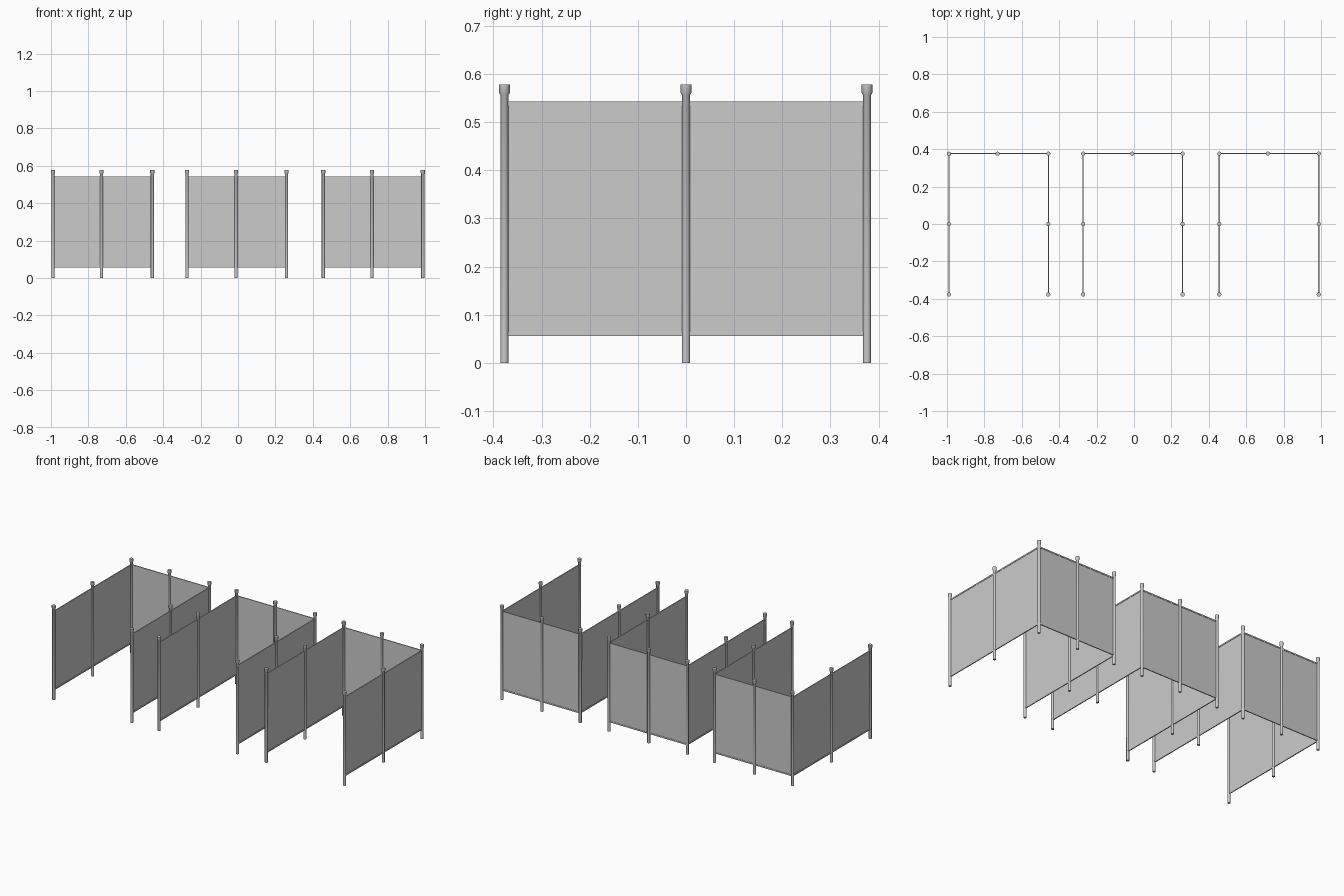
import bpy
import bmesh
from math import pi, cos, sin

cube = bpy.data.objects.get("Cube")
if cube:
    bpy.data.objects.remove(cube)

grey = bpy.data.materials.new("neutral_grey")
grey.use_nodes = True
COLOUR = (0.6, 0.6, 0.6, 1)
grey.diffuse_color = COLOUR
grey.node_tree.nodes["Principled BSDF"].inputs["Base Color"].default_value = COLOUR

FRONT, BACK = -0.377, 0.376
LOW, HIGH = 0.06, 0.539
SIDES = 12
# radius and height along the post, ending in a wider cap
POST_PROFILE = [(0.0085, 0), (0.0085, 0.557), (0.0113, 0.561), (0.0113, 0.578)]


def finish(name, bm):
    bmesh.ops.recalc_face_normals(bm, faces=bm.faces)
    mesh = bpy.data.meshes.new(name)
    bm.to_mesh(mesh)
    bm.free()
    mesh.materials.append(grey)
    obj = bpy.data.objects.new(name, mesh)
    bpy.context.collection.objects.link(obj)
    return obj


def post(name, x, y):
    bm = bmesh.new()
    rings = [[bm.verts.new((x + r * cos(2 * pi * i / SIDES), y + r * sin(2 * pi * i / SIDES), z))
              for i in range(SIDES)] for r, z in POST_PROFILE]
    for a, b in zip(rings, rings[1:]):
        for i in range(SIDES):
            j = (i + 1) % SIDES
            bm.faces.new((a[i], a[j], b[j], b[i]))
    bm.faces.new(rings[0])
    bm.faces.new(rings[-1])
    obj = finish(name, bm)
    bpy.ops.object.select_all(action='DESELECT')
    obj.select_set(True)
    bpy.context.view_layer.objects.active = obj
    bpy.ops.object.shade_smooth_by_angle(angle=0.7)


def box(name, start, end, low, high, thick):
    # upright slab following a straight line on the ground
    bm = bmesh.new()
    bmesh.ops.create_cube(bm, size=1)
    for v in bm.verts:
        v.co.x = (start[0] + end[0]) / 2 + v.co.x * (abs(end[0] - start[0]) or thick)
        v.co.y = (start[1] + end[1]) / 2 + v.co.y * (abs(end[1] - start[1]) or thick)
        v.co.z = (low + high) / 2 + v.co.z * (high - low)
    finish(name, bm)


def wall(name, start, end):
    box(name + "_panel", start, end, LOW, HIGH, 0.002)
    for part, z in (("bottom_rail", LOW), ("top_rail", HIGH)):
        box(f"{name}_{part}", start, end, z - 0.004, z + 0.004, 0.006)


# three bays, each open at the front
for bay, (right, middle, left) in {"right_bay": (-0.989, -0.73, -0.458),
                                   "middle_bay": (-0.272, -0.01, 0.26),
                                   "left_bay": (0.456, 0.716, 0.988)}.items():
    path = [(right, FRONT), (right, 0), (right, BACK), (middle, BACK),
            (left, BACK), (left, 0), (left, FRONT)]
    for n, (x, y) in enumerate(path, 1):
        post(f"{bay}_post_{n}", x, y)
    for n, (start, end) in enumerate(zip(path, path[1:]), 1):
        wall(f"{bay}_wall_{n}", start, end)
